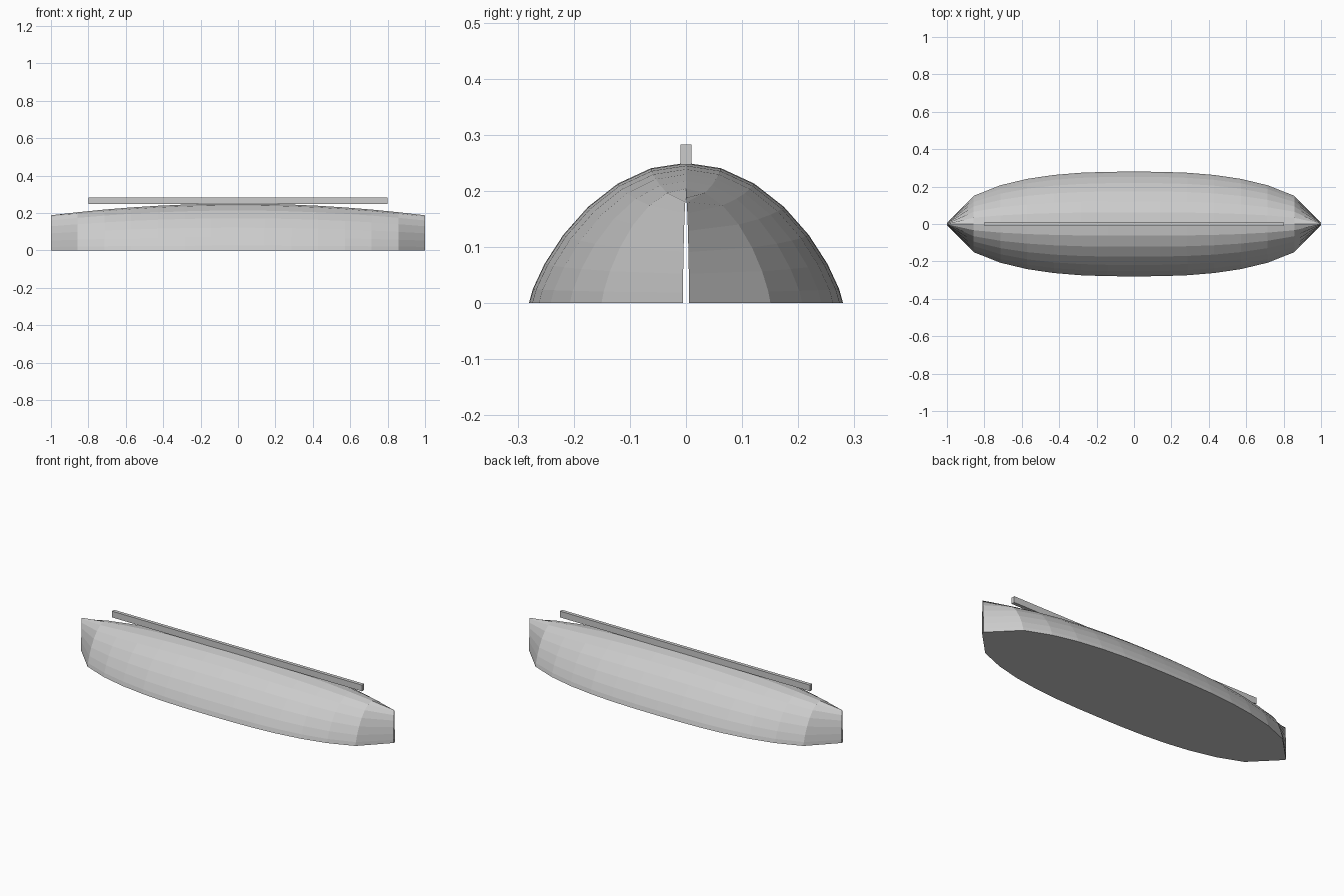
import bpy, bmesh
from math import sin, cos, pi

if "Cube" in bpy.data.objects:
    bpy.data.objects.remove(bpy.data.objects["Cube"])

STATIONS, SEGS = 15, 14


def section(x):
    """Arched cross-section of the upturned hull at position x."""
    a = abs(x)
    half_w = max(0.28 * (1 - a ** 2.6) ** 0.56, 0.0056)
    top = 0.25 * (1 - 0.25 * x * x)
    pts = []
    for j in range(SEGS + 1):
        t = pi * j / SEGS
        pts.append((x, half_w * cos(t), top * max(sin(t), 0) ** 1.53))
    return pts


def add_object(name, bm):
    bmesh.ops.recalc_face_normals(bm, faces=bm.faces)
    mesh = bpy.data.meshes.new(name)
    bm.to_mesh(mesh)
    bm.free()
    obj = bpy.data.objects.new(name, mesh)
    bpy.context.collection.objects.link(obj)
    return obj


# Hull: lofted sections with open slit ends and a flat base
bm = bmesh.new()
rings = [[bm.verts.new(p) for p in section(-1 + 2 * i / (STATIONS - 1))]
         for i in range(STATIONS)]
for r0, r1 in zip(rings, rings[1:]):
    for j in range(SEGS):
        bm.faces.new((r0[j], r0[j + 1], r1[j + 1], r1[j]))
bm.faces.new([r[0] for r in rings] + [r[-1] for r in reversed(rings)])
add_object("hull", bm)

# Keel: straight bar along the crown
bm = bmesh.new()
bmesh.ops.create_cube(bm, size=1)
bmesh.ops.scale(bm, vec=(1.6, 0.02, 0.036), verts=bm.verts)
bmesh.ops.translate(bm, vec=(0, 0, 0.265), verts=bm.verts)
add_object("keel", bm)
